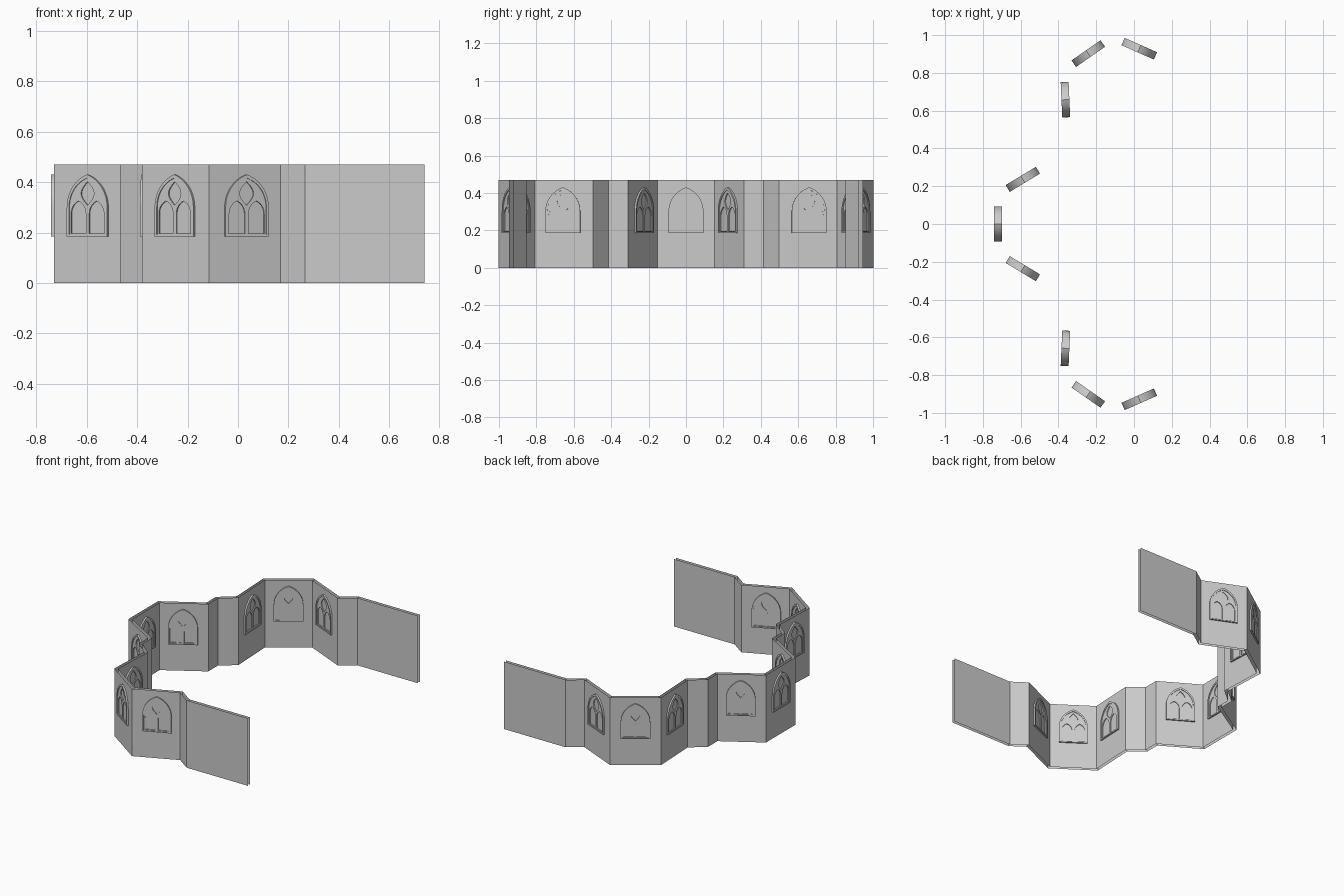
import bpy, bmesh, math
from mathutils import Matrix, Vector

if "Cube" in bpy.data.objects:
    bpy.data.objects.remove(bpy.data.objects["Cube"])

stone = bpy.data.materials.new("grey_stone")
stone.diffuse_color = (0.6, 0.6, 0.6, 1)
stone.use_nodes = True
stone.node_tree.nodes["Principled BSDF"].inputs["Base Color"].default_value = stone.diffuse_color

WALL_H, WALL_T = 0.47, 0.021
SILL, SPRING, APEX, HALF = 0.185, 0.30, 0.43, 0.0935

# Plan of the +y half of the wall, from the middle of the west bay to the free end
half_plan = [(-0.72, 0.157), (-0.457, 0.316), (-0.457, 0.42), (-0.356, 0.503),
             (-0.370, 0.813), (-0.114, 0.991), (0.17, 0.865), (0.27, 0.936), (0.74, 0.936)]
plan = [Vector((x, -y)) for x, y in reversed(half_plan)] + [Vector(p) for p in half_plan]
# segments of the plan which carry a window
window_segments = [2, 3, 4, 7, 8, 9, 12, 13, 14]
window_segments = [i for i in range(len(plan) - 1)
                   if 0.27 < (plan[i + 1] - plan[i]).length < 0.35]


def offset_line(pts, d):
    """Mitred parallel of a polyline."""
    out = []
    for i, p in enumerate(pts):
        dirs = []
        if i > 0:
            dirs.append((p - pts[i - 1]).normalized())
        if i < len(pts) - 1:
            dirs.append((pts[i + 1] - p).normalized())
        norms = [Vector((-t.y, t.x)) for t in dirs]
        m = sum(norms, Vector((0, 0))).normalized()
        out.append(p + m * (d / m.dot(norms[0])))
    return out


# Folded wall: an inner and an outer shell, open at the top and bottom
bm = bmesh.new()
for side in (1, -1):
    line = offset_line(plan, side * WALL_T / 2)
    low = [bm.verts.new((p.x, p.y, 0)) for p in line]
    high = [bm.verts.new((p.x, p.y, WALL_H)) for p in line]
    for i in range(len(line) - 1):
        quad = [low[i], low[i + 1], high[i + 1], high[i]]
        bm.faces.new(quad if side < 0 else quad[::-1])
me = bpy.data.meshes.new("wall")
bm.to_mesh(me)
bm.free()
me.materials.append(stone)
bpy.context.collection.objects.link(bpy.data.objects.new("wall", me))


def gothic(cx, half, base, spring, apex, n=12):
    """Pointed arch outline made from two circular arcs."""
    rise = apex - spring
    r = (half * half + rise * rise) / (2 * half)
    end = math.atan2(rise, r - half)
    right = [(half - r + r * math.cos(end * i / n), spring + r * math.sin(end * i / n))
             for i in range(n + 1)]
    pts = [(half, base)] + right
    pts += [(-x, z) for x, z in reversed(pts[:-1])]
    return [(cx + x, z) for x, z in pts]


def lens(half, low, high, n=10):
    """Pointed oval outline for the eye of the tracery."""
    zs = [low + (high - low) * i / n for i in range(n + 1)]
    right = [(half * math.sin(math.pi * i / n), z) for i, z in enumerate(zs)]
    return right + [(-x, z) for x, z in reversed(right[1:-1])]


def plate(name, outlines, depth):
    """Mesh plate: the first outline is solid, the others are holes."""
    cu = bpy.data.curves.new(name, 'CURVE')
    cu.dimensions = '2D'
    cu.fill_mode = 'BOTH'
    cu.extrude = depth
    for pts in outlines:
        sp = cu.splines.new('POLY')
        sp.points.add(len(pts) - 1)
        for p, (x, z) in zip(sp.points, pts):
            p.co = (x, z, 0, 1)
        sp.use_cyclic_u = True
    tmp = bpy.data.objects.new(name + "_outline", cu)
    bpy.context.collection.objects.link(tmp)
    dg = bpy.context.evaluated_depsgraph_get()
    mesh = bpy.data.meshes.new_from_object(tmp.evaluated_get(dg))
    bpy.data.objects.remove(tmp)
    b = bmesh.new()
    b.from_mesh(mesh)
    bmesh.ops.remove_doubles(b, verts=b.verts, dist=1e-5)
    bmesh.ops.recalc_face_normals(b, faces=b.faces)
    for f in b.faces:
        f.smooth = True
        f.material_index = 0
    b.to_mesh(mesh)
    b.free()
    mesh.set_sharp_from_angle(angle=math.radians(30))
    mesh.materials.clear()
    mesh.materials.append(stone)
    mesh.name = name
    return mesh


# Window: outer moulding, and tracery with two lancets below an eye
outer = gothic(0, HALF, SILL, SPRING, APEX)
inner = gothic(0, HALF - 0.010, SILL + 0.008, SPRING, APEX - 0.014)
frame = plate("window_frame", [outer, inner], 0.021)
lancets = [gothic(s * 0.042, 0.034, SILL + 0.012, 0.275, 0.325) for s in (-1, 1)]
tracery = plate("window_tracery", [inner] + lancets + [lens(0.03, 0.308, 0.402)], 0.0165)

# One window in the middle of each wide wall panel
for i in window_segments:
    a, b = plan[i], plan[i + 1]
    d, c = (b - a).normalized(), (a + b) / 2
    mat = Matrix(((d.x, 0, d.y, c.x), (d.y, 0, -d.x, c.y), (0, 1, 0, 0), (0, 0, 0, 1)))
    for mesh in (frame, tracery):
        ob = bpy.data.objects.new(mesh.name, mesh)
        ob.matrix_world = mat
        bpy.context.collection.objects.link(ob)
